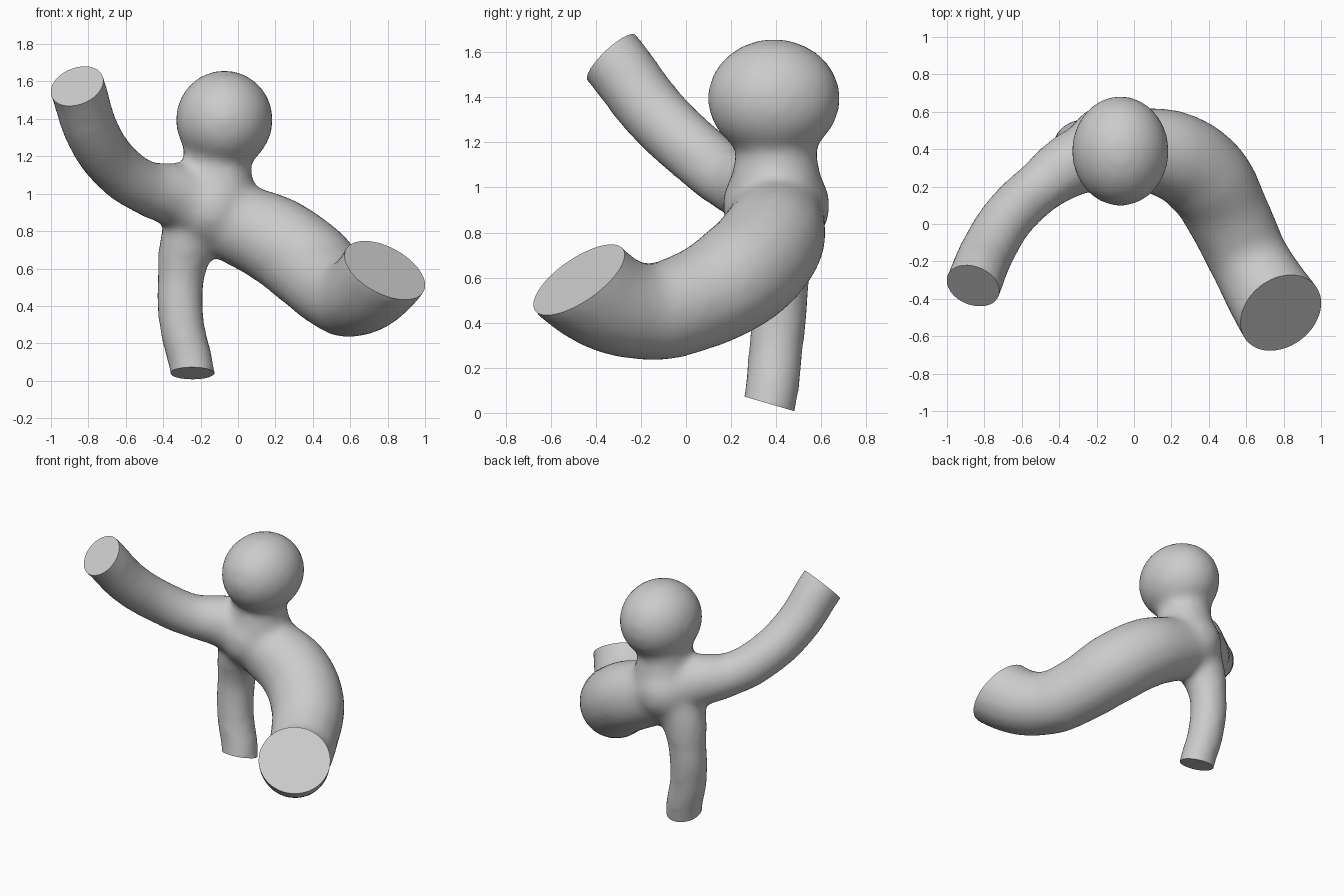
import bpy, bmesh
from mathutils import Vector, Matrix

cube = bpy.data.objects.get("Cube")
if cube:
    bpy.data.objects.remove(cube, do_unlink=True)

grey = bpy.data.materials.new("soft_grey")
grey.use_nodes = True
tone = (0.6, 0.6, 0.6, 1)
grey.diffuse_color = tone
grey.node_tree.nodes["Principled BSDF"].inputs["Base Color"].default_value = tone

bm = bmesh.new()
GROW = 0.006  # makes up for the shrinkage of smoothing


def add_tube(points, end_normal=None):
    """Add a round tube through (x, y, z, radius) points, run past its cut end."""
    points = list(points)
    if end_normal:
        tip = Vector(points[0][:3]) + end_normal * 0.16
        points.insert(0, (*tip, points[0][3]))
    curve = bpy.data.curves.new("tube_path", "CURVE")
    curve.dimensions = "3D"
    curve.bevel_depth = 1
    curve.bevel_resolution = 6
    curve.use_fill_caps = True
    spline = curve.splines.new("BEZIER")
    spline.bezier_points.add(len(points) - 1)
    for knot, (x, y, z, r) in zip(spline.bezier_points, points):
        knot.co = (x, y, z)
        knot.radius = r + GROW
        knot.handle_left_type = knot.handle_right_type = "AUTO"
    obj = bpy.data.objects.new("tube_path", curve)
    bpy.context.collection.objects.link(obj)
    ready = obj.evaluated_get(bpy.context.evaluated_depsgraph_get())
    bm.from_mesh(ready.to_mesh())
    ready.to_mesh_clear()
    bpy.data.objects.remove(obj, do_unlink=True)


def add_ball(centre, radii):
    matrix = Matrix.Translation(centre) @ Matrix.Diagonal((*radii, 1))
    bmesh.ops.create_icosphere(bm, subdivisions=4, radius=1, matrix=matrix)


# Wide trunk, from its open end back into the body
trunk = [(0.785, -0.475, 0.59, 0.235), (0.62, -0.2, 0.45, 0.21),
         (0.51, 0.03, 0.495, 0.22), (0.38, 0.25, 0.62, 0.24),
         (0.2, 0.37, 0.75, 0.235), (0, 0.4, 0.84, 0.215),
         (-0.16, 0.4, 0.92, 0.2)]
# Raised branch
upper = [(-0.86, -0.33, 1.575, 0.146), (-0.78, -0.14, 1.33, 0.142),
         (-0.66, 0.05, 1.15, 0.138), (-0.5, 0.2, 1.035, 0.138),
         (-0.33, 0.32, 0.99, 0.17), (-0.14, 0.39, 0.92, 0.2)]
# Downward branch
lower = [(-0.243, 0.37, 0.04, 0.115), (-0.3, 0.4, 0.3, 0.117),
         (-0.305, 0.42, 0.55, 0.12), (-0.26, 0.41, 0.76, 0.15),
         (-0.17, 0.4, 0.92, 0.18)]
cuts = []
for path, normal in ((trunk, (0.4, -0.52, 0.75)), (upper, (-0.28, -0.66, 0.69)),
                     (lower, (0, -0.28, -0.96))):
    normal = Vector(normal).normalized()
    add_tube(path, normal)
    cuts.append((Vector(path[0][:3]), normal))

# Neck, body and bulb
add_tube([(-0.12, 0.4, 0.85, 0.22), (-0.115, 0.4, 1.0, 0.205),
          (-0.11, 0.4, 1.15, 0.175), (-0.09, 0.4, 1.35, 0.2)])
add_ball((-0.14, 0.4, 0.92), (0.22, 0.24, 0.22))
add_ball((-0.073, 0.39, 1.395), (0.26, 0.295, 0.265))

mesh = bpy.data.meshes.new("branching_vessel")
bm.to_mesh(mesh)
bm.free()
vessel = bpy.data.objects.new("branching_vessel", mesh)
bpy.context.collection.objects.link(vessel)

# Fuse all parts into one soft skin
fuse = vessel.modifiers.new("fuse", "REMESH")
fuse.mode = "VOXEL"
fuse.voxel_size = 0.025
soften = vessel.modifiers.new("soften", "SMOOTH")
soften.factor = 0.5
soften.iterations = 14
ready = vessel.evaluated_get(bpy.context.evaluated_depsgraph_get())
bm = bmesh.new()
bm.from_mesh(ready.to_mesh())
ready.to_mesh_clear()
vessel.modifiers.clear()

# Slice each open end flat and close it
for centre, normal in cuts:
    faces = [f for f in bm.faces if (f.calc_center_median() - centre).length < 0.42]
    near = set(faces)
    for f in faces:
        near.update(f.edges, f.verts)
    cut = bmesh.ops.bisect_plane(bm, geom=list(near), plane_co=centre,
                                 plane_no=normal, clear_outer=True)
    rim = [e for e in cut["geom_cut"] if isinstance(e, bmesh.types.BMEdge)]
    bmesh.ops.contextual_create(bm, geom=rim)
bmesh.ops.recalc_face_normals(bm, faces=bm.faces)
bm.to_mesh(mesh)
bm.free()

mesh.materials.clear()
mesh.materials.append(grey)
for p in mesh.polygons:
    p.material_index = 0
bpy.ops.object.select_all(action="DESELECT")
vessel.select_set(True)
bpy.context.view_layer.objects.active = vessel
bpy.ops.object.shade_smooth_by_angle(angle=0.7)
